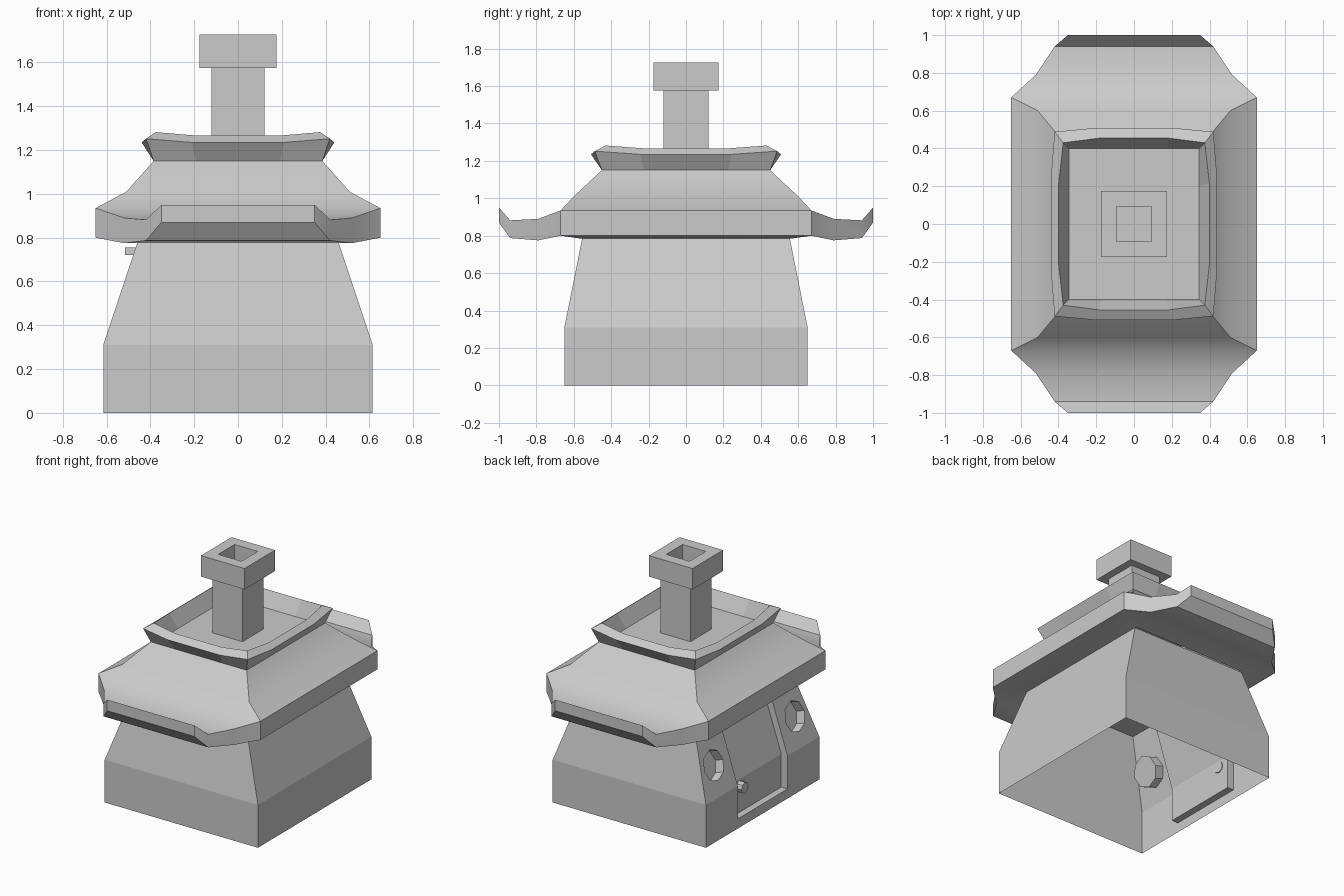
import bpy, bmesh
from math import pi, atan2
from mathutils import Matrix, Vector

if "Cube" in bpy.data.objects:
    bpy.data.objects.remove(bpy.data.objects["Cube"])


def make(name, verts, faces, smooth=None):
    bm = bmesh.new()
    vs = [bm.verts.new(v) for v in verts]
    for f in faces:
        bm.faces.new([vs[i] for i in f])
    bmesh.ops.recalc_face_normals(bm, faces=bm.faces)
    me = bpy.data.meshes.new(name)
    bm.to_mesh(me)
    bm.free()
    ob = bpy.data.objects.new(name, me)
    bpy.context.collection.objects.link(ob)
    if smooth:
        bpy.ops.object.select_all(action='DESELECT')
        ob.select_set(True)
        bpy.context.view_layer.objects.active = ob
        bpy.ops.object.shade_smooth_by_angle(angle=smooth)
    return ob


def rect(x, y, z):
    return [(-x, -y, z), (x, -y, z), (x, y, z), (-x, y, z)]


def loft(name, rings, cap_start=True, cap_end=True, smooth=None):
    n = len(rings[0])
    faces = [(k*n + i, k*n + (i+1) % n, (k+1)*n + (i+1) % n, (k+1)*n + i)
             for k in range(len(rings)-1) for i in range(n)]
    if cap_start:
        faces.append(tuple(range(n)))
    if cap_end:
        faces.append(tuple(range(len(rings)*n - n, len(rings)*n)))
    return make(name, [v for r in rings for v in r], faces, smooth)


def disc(name, loc, axis, radius, depth, sides):
    bm = bmesh.new()
    m = Matrix.Translation(loc) @ Vector(axis).to_track_quat('Z', 'Y').to_matrix().to_4x4()
    bmesh.ops.create_cone(bm, cap_ends=True, segments=sides, radius1=radius,
                          radius2=radius, depth=depth, matrix=m)
    me = bpy.data.meshes.new(name)
    bm.to_mesh(me)
    bm.free()
    ob = bpy.data.objects.new(name, me)
    bpy.context.collection.objects.link(ob)
    return ob


# House walls: tapered shell, with door and round windows recessed on -x
walls = loft("walls", [rect(.615, .65, 0), rect(.615, .65, .31), rect(.457, .555, .785)])
door_profile = [(-.75, .07), (-.565, .07), (-.565, .31), (-.428, .72), (-.75, .72)]
cutters = [loft("door_cutter", [[(x, y, z) for x, z in door_profile] for y in (-.285, .285)])]
for s in (-1, 1):
    cutters.append(disc("window_cutter", (-.547, .465*s, .51), (-.95, 0, .31), .108, .13, 8))
for c in cutters:
    c.hide_render = True
    mod = walls.modifiers.new("cut", 'BOOLEAN')
    mod.object = c
    mod.solver = 'EXACT'
cut = bpy.data.meshes.new_from_object(walls.evaluated_get(bpy.context.evaluated_depsgraph_get()))
walls.modifiers.clear()
walls.data = cut
for c in cutters:
    bpy.data.objects.remove(c)

# Open underside
bm = bmesh.new()
bm.from_mesh(cut)
bmesh.ops.delete(bm, geom=[f for f in bm.faces if f.calc_center_median().z < .005],
                 context='FACES_ONLY')
bm.to_mesh(cut)
bm.free()

# Door knob and lintel
disc("door_knob", (-.585, .195, .26), (-1, 0, 0), .04, .05, 8)
loft("lintel", [[(x-.485, y, z) for x, y, z in rect(.03, .285, z)] for z in (.72, .755)])

# Main roof: hipped rings, then strips running out to upturned ends
top_rings = [(.385, .45, 1.15), (.51, .6, 1.01), (.65, .67, .935)]
end_top = [(.52, .79, .89), (.42, .94, .882), (.35, 1, .95)]
bottom_rings = [(.455, .565, .785), (.65, .67, .8)]
end_bottom = [(.52, .79, .775), (.42, .94, .787), (.35, 1, .87)]
verts, faces = [], []


def sheet(rings, ends):
    start = len(verts)
    for r in rings:
        verts.extend(rect(*r))
    for k in range(len(rings)-1):
        for i in range(4):
            a, b = start + 4*k, start + 4*k + 4
            faces.append((a+i, a+(i+1) % 4, b+(i+1) % 4, b+i))
    base = len(verts) - 4
    edges = []
    for pair, s in (((0, 1), -1), ((3, 2), 1)):
        l, r = base + pair[0], base + pair[1]
        left, right = [l], [r]
        for x, y, z in ends:
            verts.extend([(-x, s*y, z), (x, s*y, z)])
            n = len(verts)
            faces.append((l, r, n-1, n-2))
            l, r = n-2, n-1
            left.append(l)
            right.append(r)
        edges.append((left, right))
    (fl, fr), (bl, br) = edges
    return fl + fr[::-1] + br + bl[::-1]      # outline loop


upper, lower = sheet(top_rings, end_top), sheet(bottom_rings, end_bottom)
n = len(upper)
for i in range(n):
    j = (i+1) % n
    faces.append((upper[i], upper[j], lower[j], lower[i]))
make("main_roof", verts, faces, smooth=pi/6)


# Upper roof rim: bowed edges with lifted corners, around a sunken deck
def bowed(x, y, z, bow=0., lift=0.):
    a, b = .5*x, .5*y
    return [(-x, -y, z+lift), (-a, -y-bow, z), (a, -y-bow, z),
            (x, -y, z+lift), (x+bow, -b, z), (x+bow, b, z),
            (x, y, z+lift), (a, y+bow, z), (-a, y+bow, z),
            (-x, y, z+lift), (-x-bow, b, z), (-x-bow, -b, z)]


loft("upper_roof_rim", [bowed(.385, .45, 1.15), bowed(.42, .488, 1.235, .02, .017),
                        bowed(.375, .43, 1.266, .024, .016), bowed(.345, .4, 1.16)],
     cap_start=False)

# Chimney with a hollow cap
loft("chimney", [rect(.12, .12, 1.16), rect(.12, .12, 1.575), rect(.175, .175, 1.575),
                 rect(.175, .175, 1.727), rect(.093, .093, 1.727), rect(.093, .093, 1.5)],
     cap_start=False)
